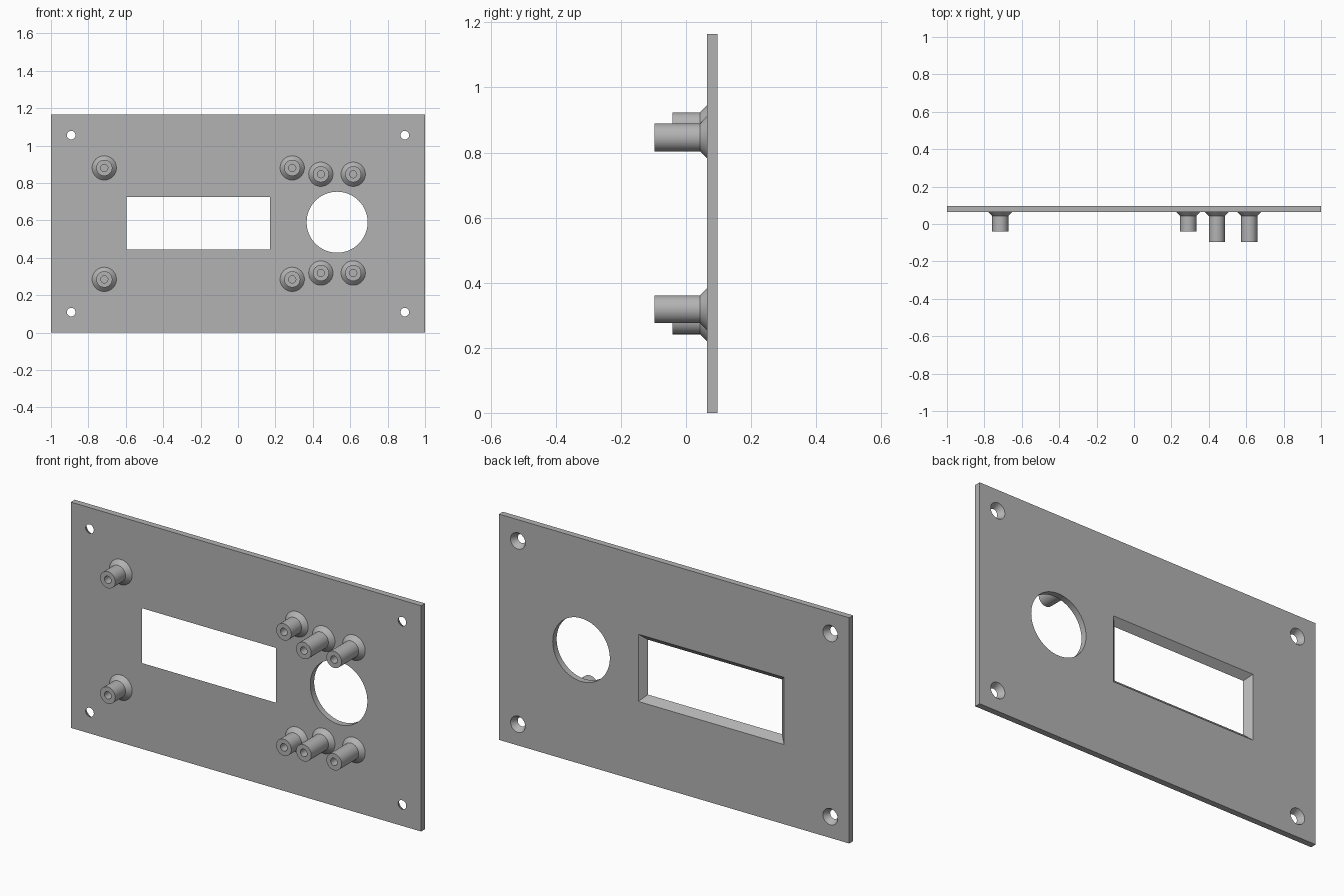
import bpy, bmesh, math

if "Cube" in bpy.data.objects:
    bpy.data.objects.remove(bpy.data.objects["Cube"], do_unlink=True)

WIDTH, HEIGHT = 2.0, 1.165
FRONT, BACK = 0.065, 0.097
MID = HEIGHT / 2
EPS = 0.01

grey = bpy.data.materials.new("panel grey")
grey.use_nodes = True
GREY = (0.45, 0.45, 0.45, 1)
grey.diffuse_color = GREY
grey.node_tree.nodes["Principled BSDF"].inputs["Base Color"].default_value = GREY


def circle(x, z, r, n=48):
    return [(x + r * math.cos(math.tau * i / n), z + r * math.sin(math.tau * i / n))
            for i in range(n)]


def rect(x0, x1, z0, z1, grow=0.0):
    return [(x0 - grow, z0 - grow), (x1 + grow, z0 - grow),
            (x1 + grow, z1 + grow), (x0 - grow, z1 + grow)]


def loft(name, sections):
    """Solid through a list of (y, outline) sections, capped at both ends."""
    bm = bmesh.new()
    rings = [[bm.verts.new((x, y, z)) for x, z in outline] for y, outline in sections]
    n = len(rings[0])
    for a, b in zip(rings, rings[1:]):
        for i in range(n):
            j = (i + 1) % n
            bm.faces.new((a[i], a[j], b[j], b[i]))
    bm.faces.new(rings[0])
    bm.faces.new(rings[-1])
    bmesh.ops.recalc_face_normals(bm, faces=bm.faces)
    mesh = bpy.data.meshes.new(name)
    bm.to_mesh(mesh)
    bm.free()
    mesh.materials.append(grey)
    obj = bpy.data.objects.new(name, mesh)
    bpy.context.collection.objects.link(obj)
    return obj


def smooth(obj):
    bpy.ops.object.select_all(action="DESELECT")
    obj.select_set(True)
    bpy.context.view_layer.objects.active = obj
    bpy.ops.object.shade_smooth_by_angle(angle=math.radians(30))


# Flat panel
outline = rect(-WIDTH / 2, WIDTH / 2, 0, HEIGHT)
panel = loft("panel", [(FRONT, outline), (BACK, outline)])

# Display window, chamfered at 45 degrees towards the back
window = (-0.595, 0.172, 0.443, 0.726)
depth = BACK - FRONT
cutters = [loft("window_cutter", [(FRONT - EPS, rect(*window, -EPS)),
                                  (BACK + EPS, rect(*window, depth + EPS))])]

# Round opening
opening = circle(0.53, 0.59, 0.163, 96)
cutters.append(loft("opening_cutter", [(FRONT - EPS, opening), (BACK + EPS, opening)]))

# Countersunk corner screw holes
r_front, r_back = 0.023, 0.042
flare = (r_back - r_front) / depth * EPS
for x in (-0.892, 0.892):
    for dz in (-0.473, 0.473):
        cutters.append(loft("screw_hole_cutter", [
            (FRONT - EPS, circle(x, MID + dz, r_front)),
            (FRONT, circle(x, MID + dz, r_front)),
            (BACK, circle(x, MID + dz, r_back)),
            (BACK + EPS, circle(x, MID + dz, r_back + flare))]))

for cutter in cutters:
    cutter.hide_render = True
    mod = panel.modifiers.new("cut", "BOOLEAN")
    mod.operation, mod.solver, mod.object = "DIFFERENCE", "EXACT", cutter

# Bake the cuts and drop the cutters
bpy.context.view_layer.update()
baked = bpy.data.meshes.new_from_object(
    panel.evaluated_get(bpy.context.evaluated_depsgraph_get()))
panel.modifiers.clear()
panel.data = baked
for cutter in cutters:
    bpy.data.objects.remove(cutter, do_unlink=True)
smooth(panel)

# Standoffs with a flared foot and a blind pilot hole: x, height offset, tip
R_POST, R_FOOT, R_PILOT = 0.043, 0.065, 0.019
STANDOFFS = [("short_standoff", -0.715, 0.298, -0.041),
             ("short_standoff", 0.29, 0.298, -0.041),
             ("long_standoff", 0.443, 0.264, -0.097),
             ("long_standoff", 0.616, 0.264, -0.097)]
for name, x, dz, tip in STANDOFFS:
    for z in (MID + dz, MID - dz):
        profile = [(FRONT, R_FOOT), (FRONT - 0.022, R_POST), (tip, R_POST),
                   (tip, R_PILOT), (FRONT - 0.002, R_PILOT)]
        smooth(loft(name, [(y, circle(x, z, r)) for y, r in profile]))
